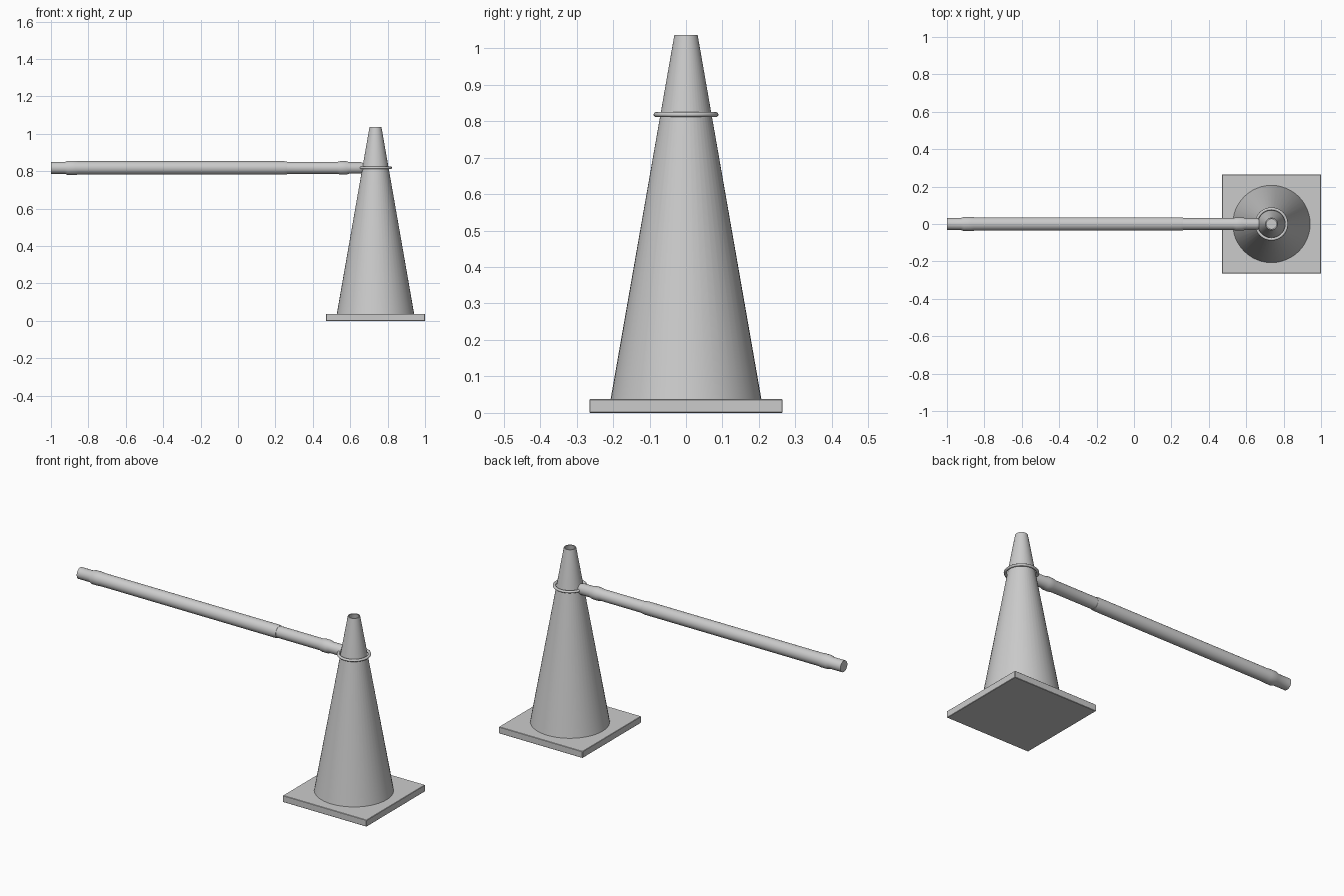
import bpy, bmesh, math
from mathutils import Matrix

if "Cube" in bpy.data.objects:
    bpy.data.objects.remove(bpy.data.objects["Cube"])

CX = 0.735      # cone axis
BAR_Z = 0.818   # height of ring and bar


def finish(name, bm, angle=35):
    bmesh.ops.remove_doubles(bm, verts=bm.verts, dist=1e-5)
    bmesh.ops.recalc_face_normals(bm, faces=bm.faces)
    mesh = bpy.data.meshes.new(name)
    bm.to_mesh(mesh)
    bm.free()
    ob = bpy.data.objects.new(name, mesh)
    bpy.context.collection.objects.link(ob)
    bpy.ops.object.select_all(action='DESELECT')
    ob.select_set(True)
    bpy.context.view_layer.objects.active = ob
    bpy.ops.object.shade_smooth_by_angle(angle=math.radians(angle))
    return ob


def lathe(name, profile, matrix, steps=48, closed=False):
    """Spin (radius, height) points round z, then place with matrix."""
    bm = bmesh.new()
    vs = [bm.verts.new((r, 0, h)) for r, h in profile]
    pairs = list(zip(vs, vs[1:])) + ([(vs[-1], vs[0])] if closed else [])
    edges = [bm.edges.new(p) for p in pairs]
    bmesh.ops.spin(bm, geom=vs + edges, cent=(0, 0, 0), axis=(0, 0, 1),
                   angle=math.tau, steps=steps, use_merge=True)
    bm.transform(matrix)
    return finish(name, bm)


# Square base plate
bm = bmesh.new()
bmesh.ops.create_cube(bm, size=1)
bm.transform(Matrix.Translation((CX, 0, 0.019)) @ Matrix.Diagonal((0.53, 0.53, 0.038, 1)))
bmesh.ops.bevel(bm, geom=bm.edges[:], offset=0.002, segments=1, affect='EDGES')
finish("base_plate", bm)

# Hollow cone, open at the top
lathe("cone_body", [(0.207, 0.036), (0.032, 1.036), (0.026, 1.036), (0.199, 0.038)],
      Matrix.Translation((CX, 0, 0)), closed=True)

# Ring resting around the cone
ring = [(0.081 + 0.008 * math.cos(a), 0.007 * math.sin(a))
        for a in (math.tau * i / 12 for i in range(12))]
lathe("hook_ring", ring, Matrix.Translation((CX, 0, BAR_Z)), closed=True)

# Telescopic bar along x
along_x = Matrix.Translation((0, 0, BAR_Z)) @ Matrix.Rotation(math.pi / 2, 4, 'Y')
lathe("outer_bar", [(0, -1), (0.032, -1), (0.032, -0.925), (0.038, -0.91), (0.038, -0.87),
                    (0.036, -0.855), (0.036, 0.245), (0.034, 0.262), (0, 0.262)],
      along_x, steps=32)
lathe("inner_bar", [(0, 0.25), (0.032, 0.25), (0.032, 0.53), (0.036, 0.548), (0.036, 0.578),
                    (0.031, 0.595), (0.031, 0.655), (0.027, 0.668), (0, 0.668)],
      along_x, steps=32)
